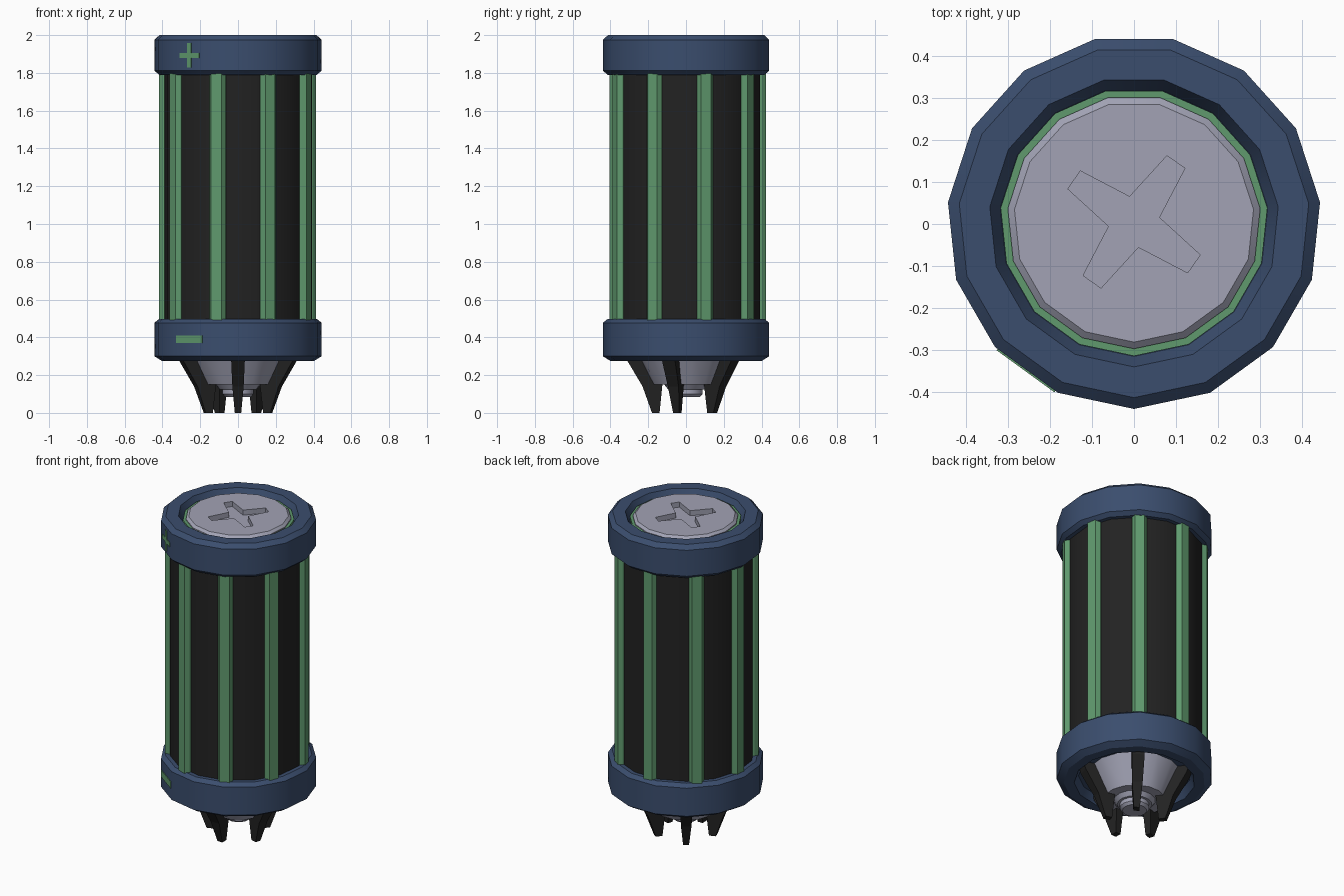
import bpy, bmesh, math
from mathutils import Matrix, Vector

cube = bpy.data.objects.get("Cube")
if cube:
    bpy.data.objects.remove(cube, do_unlink=True)

SIDES = 15
CENTRE = Vector((0, 0.005, 0))


def material(name, r, g, b):
    m = bpy.data.materials.new(name)
    m.use_nodes = True
    m.diffuse_color = (r, g, b, 1)
    m.node_tree.nodes["Principled BSDF"].inputs["Base Color"].default_value = (r, g, b, 1)
    return m


navy = material("navy", 0.043, 0.075, 0.155)
green = material("green", 0.115, 0.32, 0.155)
grey = material("grey", 0.36, 0.365, 0.46)
black = material("black", 0.016, 0.016, 0.016)


def finish(name, bm, mat, smooth=True):
    bmesh.ops.remove_doubles(bm, verts=bm.verts, dist=1e-5)
    bmesh.ops.recalc_face_normals(bm, faces=bm.faces)
    mesh = bpy.data.meshes.new(name)
    bm.to_mesh(mesh)
    bm.free()
    mesh.materials.append(mat)
    ob = bpy.data.objects.new(name, mesh)
    ob.location = CENTRE
    bpy.context.collection.objects.link(ob)
    if smooth:
        shade(ob)
    return ob


def shade(ob):
    bpy.ops.object.select_all(action="DESELECT")
    ob.select_set(True)
    bpy.context.view_layer.objects.active = ob
    bpy.ops.object.shade_smooth_by_angle(angle=math.radians(30))


def turn(theta):
    """Rotation that carries the front direction (-y) round towards +x."""
    return Matrix.Rotation(theta, 4, "Z")


def lathe(name, profile, mat):
    """Revolve a closed (radius, height) loop; radius 0 points merge."""
    bm = bmesh.new()
    rings = []
    for i in range(SIDES):
        rot = turn(math.tau * i / SIDES)
        rings.append([bm.verts.new(rot @ Vector((0, -r, z))) for r, z in profile])
    n = len(profile)
    for i in range(SIDES):
        a, b = rings[i], rings[(i + 1) % SIDES]
        for j in range(n):
            k = (j + 1) % n
            if profile[j][0] == 0 and profile[k][0] == 0:
                continue
            if profile[j][0] == 0:
                bm.faces.new((a[j], a[k], b[k]))
            elif profile[k][0] == 0:
                bm.faces.new((a[j], a[k], b[j]))
            else:
                bm.faces.new((a[j], a[k], b[k], b[j]))
    return finish(name, bm, mat)


def prism(bm, bottom, top):
    """Solid between two matching outlines."""
    lo = [bm.verts.new(p) for p in bottom]
    hi = [bm.verts.new(p) for p in top]
    bm.faces.new(lo)
    bm.faces.new(hi)
    for i in range(len(lo)):
        j = (i + 1) % len(lo)
        bm.faces.new((lo[i], lo[j], hi[j], hi[i]))


# Black barrel
lathe("body", [(0, 0.4), (0.395, 0.4), (0.395, 1.88), (0, 1.88)], black)

# Raised green ribs
for i in range(9):
    rot = turn(math.radians(24 + 40 * i))
    outline = [(-0.043, -0.36), (-0.043, -0.395), (-0.028, -0.418),
               (0.028, -0.418), (0.043, -0.395), (0.043, -0.36)]
    bm = bmesh.new()
    prism(bm, [rot @ Vector((x, y, 0.42)) for x, y in outline],
          [rot @ Vector((x, y, 1.86)) for x, y in outline])
    finish(f"rib_{i + 1}", bm, green, smooth=False)

# Navy end collars
lathe("top_collar", [(0.345, 2), (0.418, 2), (0.445, 1.975), (0.445, 1.812), (0.42, 1.79),
                     (0.31, 1.79), (0.31, 1.945), (0.32, 1.95)], navy)
lathe("bottom_collar", [(0.345, 0.275), (0.405, 0.275), (0.445, 0.3), (0.445, 0.477),
                        (0.42, 0.497), (0, 0.497), (0, 0.32), (0.32, 0.32)], navy)

# Green seal and grey terminal in the top opening
lathe("top_seal", [(0.28, 1.88), (0.319, 1.88), (0.319, 1.972), (0.28, 1.972)], green)
terminal = lathe("top_terminal", [(0, 1.86), (0.302, 1.86), (0.302, 1.978),
                                  (0.286, 1.992), (0, 1.992)], grey)

# Cross recess cut in the terminal
bm = bmesh.new()
cross = []
for i in range(4):
    rot = turn(math.radians(55 + 90 * i))
    cross += [rot @ Vector(p) for p in ((0.174, -0.026, 0), (0.174, 0.026, 0), (0.043, 0.043, 0))]
prism(bm, [p + Vector((0, 0, 1.96)) for p in cross], [p + Vector((0, 0, 2.05)) for p in cross])
cutter = finish("cross_cutter", bm, grey, smooth=False)
cutter.hide_render = True
mod = terminal.modifiers.new("cross", "BOOLEAN")
mod.operation = "DIFFERENCE"
mod.solver = "EXACT"
mod.object = cutter
bpy.context.view_layer.objects.active = terminal
bpy.ops.object.modifier_apply(modifier=mod.name)
bpy.data.objects.remove(cutter, do_unlink=True)
shade(terminal)

# Grey cone with a stepped contact underneath
lathe("bottom_cone", [(0, 0.33), (0.275, 0.33), (0.18, 0.15), (0.12, 0.15), (0.1, 0.125),
                      (0.085, 0.125), (0.085, 0.1), (0.07, 0.085), (0, 0.085)], grey)

# Tapered prongs around the cone: radius, height, half width
prong = [(0.335, 0.33, 0.036), (0.315, 0.275, 0.036), (0.235, 0.14, 0.03), (0.185, 0, 0.017),
         (0.145, 0, 0.017), (0.13, 0.15, 0.025), (0.24, 0.33, 0.036)]
for i in range(5):
    rot = turn(math.tau * i / 5)
    bm = bmesh.new()
    prism(bm, [rot @ Vector((-w, -r, z)) for r, z, w in prong],
          [rot @ Vector((w, -r, z)) for r, z, w in prong])
    finish(f"prong_{i + 1}", bm, black, smooth=False)

# Plus and minus plates on one facet of the collars
facet = 0.445 * math.cos(math.pi / SIDES)


def plate(name, z, half_w, half_h):
    bm = bmesh.new()
    bmesh.ops.create_cube(bm, size=1)
    bm.transform(turn(math.radians(-36)) @ Matrix.Translation((0, -facet, z))
                 @ Matrix.Diagonal((2 * half_w, 0.008, 2 * half_h, 1)))
    finish(name, bm, green, smooth=False)


plate("plus_bar", 1.893, 0.065, 0.013)
plate("plus_stem", 1.893, 0.013, 0.065)
plate("minus_bar", 0.39, 0.085, 0.021)
